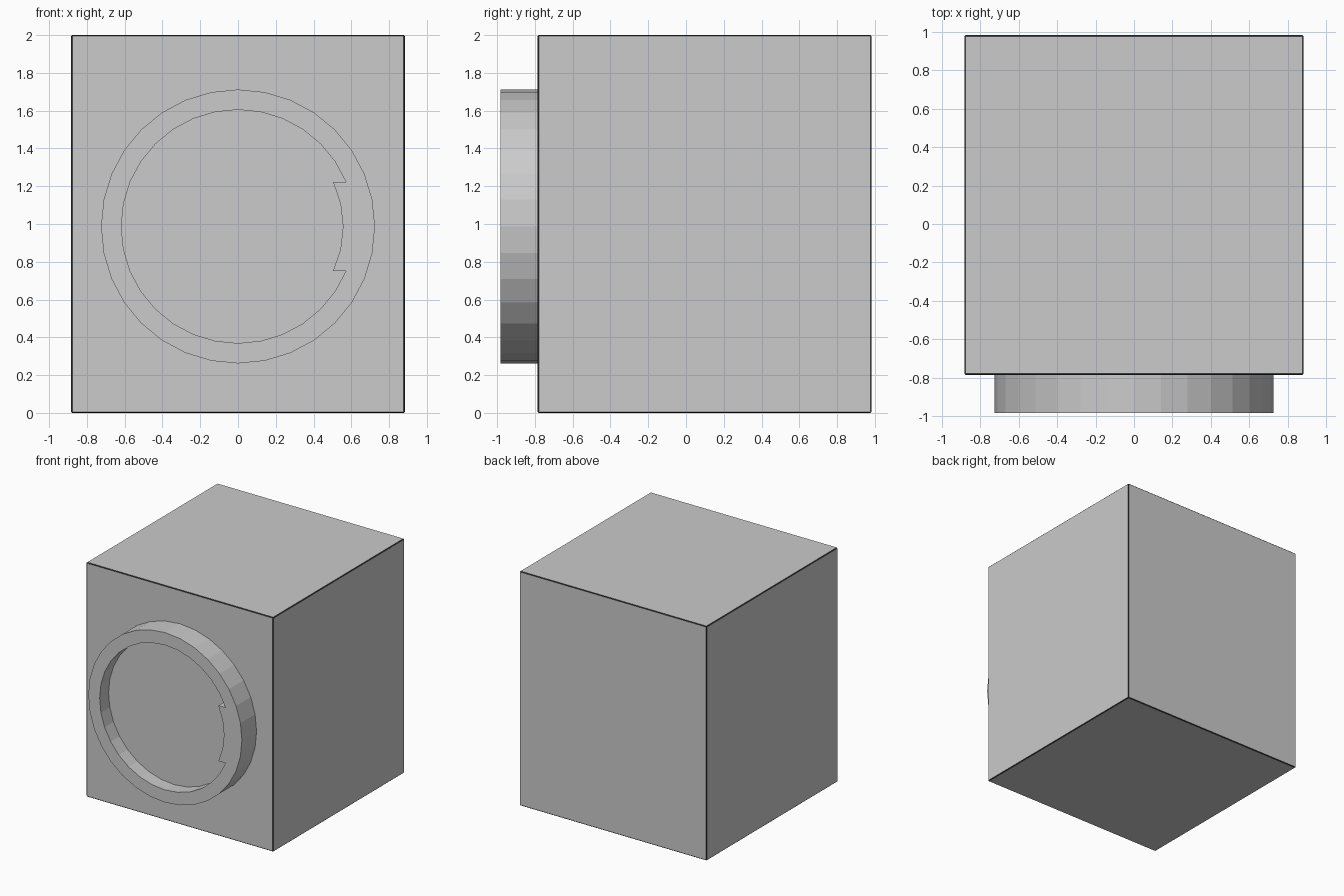
import bpy, bmesh, math

if "Cube" in bpy.data.objects:
    bpy.data.objects.remove(bpy.data.objects["Cube"])

grey = bpy.data.materials.new("plain grey")
grey.diffuse_color = (0.596, 0.596, 0.596, 1)
grey.use_nodes = True
grey.node_tree.nodes["Principled BSDF"].inputs["Base Color"].default_value = grey.diffuse_color
dark = bpy.data.materials.new("dark seam")
dark.diffuse_color = (0.03, 0.03, 0.03, 1)
dark.use_nodes = True
dark.node_tree.nodes["Principled BSDF"].inputs["Base Color"].default_value = dark.diffuse_color

CZ, STEPS = 0.987, 32          # dial centre height, number of sides
R_OUT, R_IN, R_TAB = 0.725, 0.618, 0.556
FRONT, FACE, FLOOR, BACK = -0.983, -0.785, -0.863, 0.983


def finish(bm, name):
    bmesh.ops.recalc_face_normals(bm, faces=bm.faces)
    mesh = bpy.data.meshes.new(name)
    bm.to_mesh(mesh)
    bm.free()
    mesh.materials.append(grey)
    mesh.materials.append(dark)
    obj = bpy.data.objects.new(name, mesh)
    bpy.context.collection.objects.link(obj)
    return obj


def polar(bm, r, angle, y):
    return bm.verts.new((r * math.cos(angle), y, CZ + r * math.sin(angle)))


def thicken(bm, y):
    # extrude a flat front outline back to depth y
    res = bmesh.ops.extrude_face_region(bm, geom=bm.faces[:], use_keep_orig=True)
    for v in res["geom"]:
        if isinstance(v, bmesh.types.BMVert):
            v.co.y = y


# main box with a hairline chamfer; the chamfers are dark seams
bm = bmesh.new()
bmesh.ops.create_cube(bm, size=1)
for v in bm.verts:
    v.co.x *= 1.766
    v.co.y = FACE if v.co.y < 0 else BACK
    v.co.z = 0 if v.co.z < 0 else 2
bmesh.ops.bevel(bm, geom=bm.edges[:], offset=0.006, segments=1, affect='EDGES')
for f in bm.faces:
    f.material_index = 1 if f.calc_area() < 0.1 else 0
finish(bm, "box_body")

# raised ring with a shallow tab on the right of its inner edge
bm = bmesh.new()
step = math.tau / STEPS
outer = [polar(bm, R_OUT, i * step, FRONT) for i in range(STEPS)]
inner = [polar(bm, R_IN, i * step, FRONT) for i in range(STEPS)]
for i in range(STEPS):
    j = (i + 1) % STEPS
    bm.faces.new((outer[i], outer[j], inner[j], inner[i]))
tab_half = math.asin(R_IN * math.sin(2 * step) / R_TAB)
tab = {k: polar(bm, R_TAB, k / 2 * tab_half, FRONT) for k in range(-2, 3)}
for k in range(-2, 2):
    bm.faces.new((inner[k], inner[k + 1], tab[k + 1], tab[k]))
thicken(bm, FACE)
finish(bm, "front_ring")

# recessed disc closing the ring
bm = bmesh.new()
bm.faces.new([polar(bm, R_IN + 0.02, i * step, FLOOR) for i in range(STEPS)])
thicken(bm, FACE)
finish(bm, "ring_floor")
